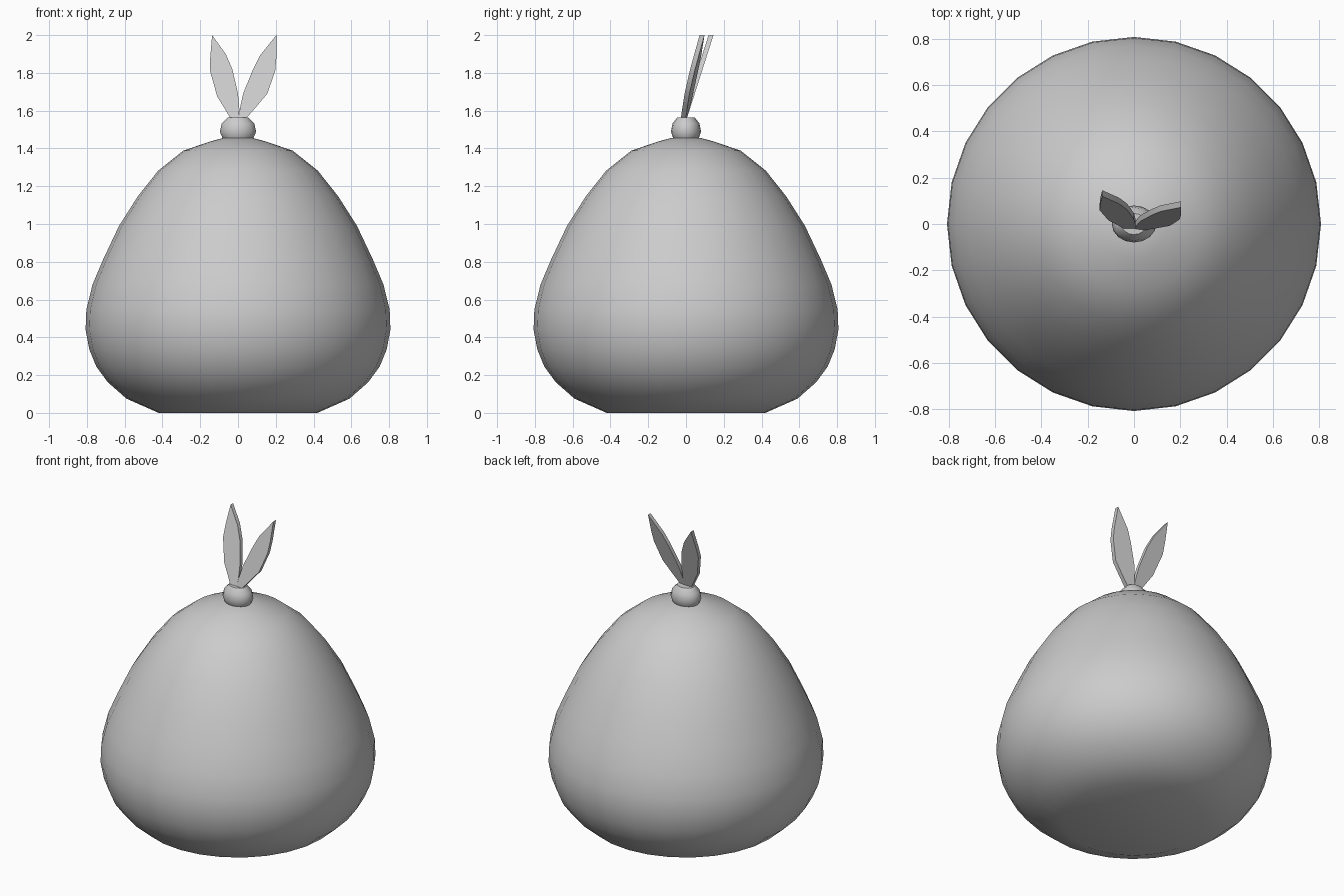
import bpy, bmesh, math

if "Cube" in bpy.data.objects:
    bpy.data.objects.remove(bpy.data.objects["Cube"])


def finish(name, bm, angle):
    bmesh.ops.recalc_face_normals(bm, faces=bm.faces)
    mesh = bpy.data.meshes.new(name)
    bm.to_mesh(mesh)
    bm.free()
    obj = bpy.data.objects.new(name, mesh)
    bpy.context.collection.objects.link(obj)
    bpy.ops.object.select_all(action='DESELECT')
    obj.select_set(True)
    bpy.context.view_layer.objects.active = obj
    bpy.ops.object.shade_smooth_by_angle(angle=math.radians(angle))
    return obj


def lathe(name, profile, sides, y_scale=1.0):
    """Rings of (radius, z) joined by quads and capped at both ends."""
    bm = bmesh.new()
    rings = []
    for r, z in profile:
        rings.append([bm.verts.new((r * math.cos(2 * math.pi * i / sides),
                                    r * y_scale * math.sin(2 * math.pi * i / sides), z))
                      for i in range(sides)])
    for a, b in zip(rings, rings[1:]):
        for i in range(sides):
            j = (i + 1) % sides
            bm.faces.new((a[i], a[j], b[j], b[i]))
    bm.faces.new(rings[0][::-1])
    bm.faces.new(rings[-1])
    return finish(name, bm, 40)


def leaf(name, rows, tip, lean, twist, thickness=0.026):
    """Thin blade: rows of (x_left, z_left, x_right, z_right), leaning to the back."""
    bm = bmesh.new()

    def vert(x, z, back):
        y = -0.018 + lean * (z - 1.57) + twist * x
        return bm.verts.new((x, y + back, z))

    outline = [(r[0], r[1]) for r in rows] + [tip] + [(r[2], r[3]) for r in reversed(rows)]
    front = [vert(x, z, 0) for x, z in outline]
    rear = [vert(x, z, thickness) for x, z in outline]
    n, count = len(rows), len(outline)
    for side in (front, rear):
        for i in range(n - 1):
            bm.faces.new((side[i], side[i + 1], side[count - 2 - i], side[count - 1 - i]))
        bm.faces.new((side[n - 1], side[n], side[n + 1]))
    for i in range(count):
        j = (i + 1) % count
        bm.faces.new((front[i], front[j], rear[j], rear[i]))
    return finish(name, bm, 30)


# Sack body
lathe("sack_body", [(0.42, 0), (0.59, 0.075), (0.69, 0.163), (0.75, 0.245), (0.787, 0.335),
                    (0.807, 0.44), (0.803, 0.545), (0.77, 0.68), (0.715, 0.81), (0.63, 0.99),
                    (0.53, 1.147), (0.422, 1.283), (0.29, 1.388), (0.147, 1.437),
                    (0.08, 1.455)], 28)

# Tied knot
lathe("knot", [(0.075, 1.445), (0.083, 1.458), (0.096, 1.488), (0.086, 1.532),
               (0.055, 1.564)], 16, 0.83)

# Loose ends of the tie
leaf("left_tie_end", [(-0.035, 1.55, 0.005, 1.55), (-0.07, 1.61, 0.007, 1.61),
                      (-0.11, 1.675, 0.0, 1.69), (-0.148, 1.81, -0.03, 1.82),
                      (-0.147, 1.88, -0.065, 1.9)], (-0.137, 2.0), 0.32, 0.0)
leaf("right_tie_end", [(0.003, 1.55, 0.035, 1.55), (0.01, 1.61, 0.092, 1.615),
                       (0.027, 1.69, 0.155, 1.69), (0.08, 1.82, 0.197, 1.81),
                       (0.115, 1.89, 0.203, 1.88)], (0.203, 2.0), 0.28, -0.15)
